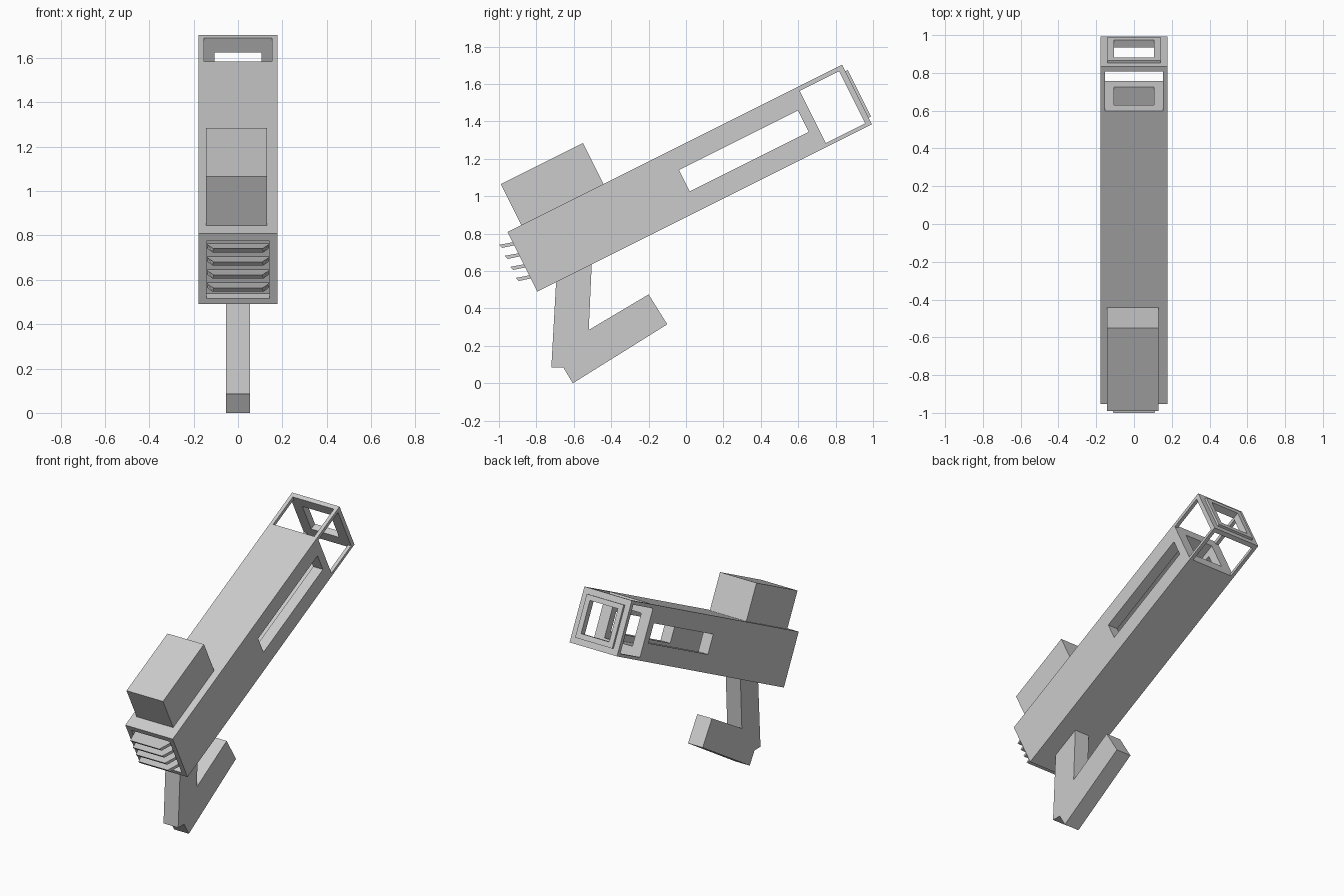
import bpy, bmesh, math
from mathutils import Matrix

if "Cube" in bpy.data.objects:
    bpy.data.objects.remove(bpy.data.objects["Cube"])

# Tilted frame: local y runs along the barrel, local z is its height
TILT = Matrix.Translation((0, -0.795, 0.49)) @ Matrix.Rotation(math.atan(0.5), 4, 'X')


def finish(name, bm, matrix=None):
    if matrix:
        bm.transform(matrix)
    bmesh.ops.recalc_face_normals(bm, faces=bm.faces)
    mesh = bpy.data.meshes.new(name)
    bm.to_mesh(mesh)
    bm.free()
    obj = bpy.data.objects.new(name, mesh)
    bpy.context.collection.objects.link(obj)
    return obj


def box(name, x, y, z):
    """Box in the tilted frame, given (min, max) on each axis."""
    bm = bmesh.new()
    bmesh.ops.create_cube(bm, size=1)
    for v in bm.verts:
        v.co = [r[0] if c < 0 else r[1] for c, r in zip(v.co, (x, y, z))]
    return finish(name, bm, TILT)


def prism(name, outline, half_width):
    """Side profile (y, z) extruded along x; half_width(y) allows a taper."""
    bm = bmesh.new()
    sides = [[bm.verts.new((s * half_width(y), y, z)) for y, z in outline] for s in (-1, 1)]
    for ring in sides:
        bm.faces.new(ring)
    n = len(outline)
    for i in range(n):
        j = (i + 1) % n
        bm.faces.new((sides[0][i], sides[0][j], sides[1][j], sides[1][i]))
    return finish(name, bm)


def cut(obj, *ranges):
    """Subtract boxes from the object and bake the result."""
    for r in ranges:
        cutter = box("cutter", *r)
        cutter.hide_render = True
        mod = obj.modifiers.new("cut", 'BOOLEAN')
        mod.operation, mod.solver, mod.object = 'DIFFERENCE', 'EXACT', cutter
        bpy.context.view_layer.update()
        deps = bpy.context.evaluated_depsgraph_get()
        mesh = bpy.data.meshes.new_from_object(obj.evaluated_get(deps))
        obj.modifiers.clear()
        obj.data = mesh
        bpy.data.objects.remove(cutter)


# Barrel: hollow core, side slot, open cage at the far end, recess at the near end
W, H = 0.178, 0.356
BORE = ((-0.105, 0.105), (0.1, 2.2), (0.073, 0.284))
barrel = box("barrel", (-W, W), (0, 2.0), (0, H))
cut(barrel,
    BORE,
    ((-0.3, 0.3), (0.968, 1.68), (0.115, 0.243)),
    ((-0.3, 0.3), (1.735, 1.97), (0.02, 0.332)),
    ((-0.154, 0.154), (1.735, 1.97), (-0.1, 0.5)),
    ((-0.143, 0.143), (-0.1, 0.05), (0.028, 0.319)))

# Raised rim around the far opening
rim = box("end_rim", (-0.139, 0.139), (1.995, 2.015), (0.039, 0.317))
cut(rim, BORE)

# Housing on top
box("top_housing", (-0.144, 0.13), (0.083, 0.574), (0.35, 0.601))

# Louvre slats, tapering toward the tip
for i in range(4):
    dy, dz = 0.0295 * i, -0.059 * i
    outline = [(y + dy, z + dz) for y, z in
               ((-0.86, 0.768), (-0.91, 0.757), (-1.0, 0.74),
                (-0.982, 0.724), (-0.905, 0.740), (-0.86, 0.750))]
    prism(f"louvre_slat_{i + 1}", outline,
          lambda y, d=dy: 0.138 - 0.3 * max(0, -0.905 + d - y))

# Grip with forward-reaching foot
prism("grip", [(-0.693, 0.57), (-0.72, 0.085), (-0.655, 0.083), (-0.605, 0.0),
               (-0.1, 0.315), (-0.2, 0.475), (-0.52, 0.285), (-0.503, 0.66)],
      lambda y: 0.055)
